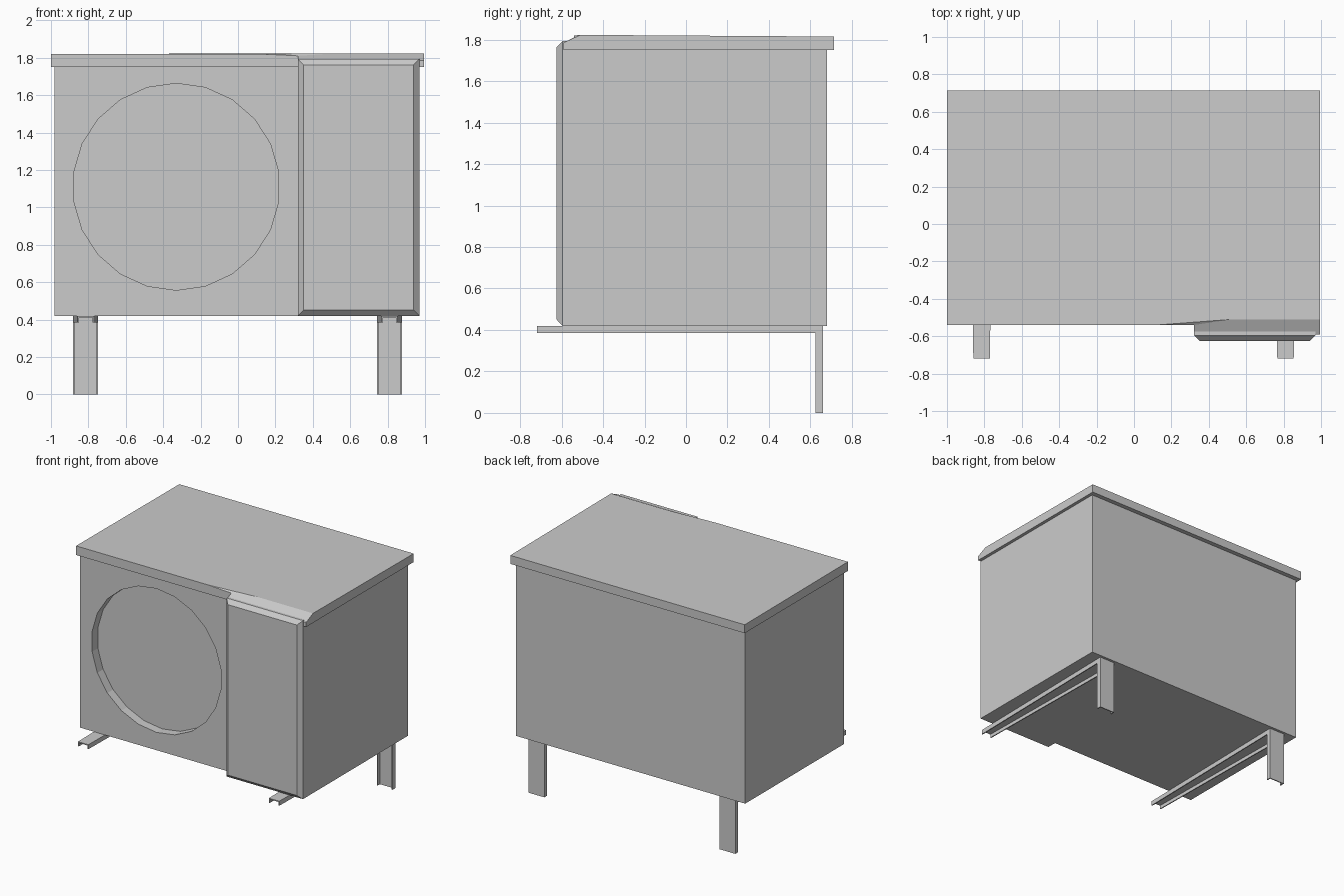
import bpy, bmesh, math
from mathutils import Matrix, Vector

if "Cube" in bpy.data.objects:
    bpy.data.objects.remove(bpy.data.objects["Cube"])


def make(name, verts, faces):
    me = bpy.data.meshes.new(name)
    me.from_pydata([tuple(v) for v in verts], [], faces)
    bm = bmesh.new()
    bm.from_mesh(me)
    bmesh.ops.recalc_face_normals(bm, faces=bm.faces)
    bm.to_mesh(me)
    bm.free()
    ob = bpy.data.objects.new(name, me)
    bpy.context.collection.objects.link(ob)
    return ob


def loft(name, a, b):
    """Closed solid between two matching outlines."""
    n = len(a)
    faces = [tuple(range(n)), tuple(range(2 * n - 1, n - 1, -1))]
    faces += [(i, (i + 1) % n, n + (i + 1) % n, n + i) for i in range(n)]
    return make(name, list(a) + list(b), faces)


def rect(x0, x1, z0, z1, y):
    return [(x0, y, z0), (x1, y, z0), (x1, y, z1), (x0, y, z1)]


def channel(w, d, t):
    """U-shaped section: web on the outside, flanges going inwards."""
    h = w / 2
    return [(-h, 0), (h, 0), (h, -d), (h - t, -d), (h - t, -t),
            (t - h, -t), (t - h, -d), (-h, -d)]


# Main casing
casing = loft("casing", rect(-.98, .97, .42, 1.77, -.52), rect(-.98, .97, .42, 1.77, .68))

# Round fan recess, 22 sides
ring = [(-.33 + .553 * math.sin(i * math.tau / 22), 1.11 + .553 * math.cos(i * math.tau / 22))
        for i in range(22)]
cutter = loft("fan_recess_cutter", [(x, -.7, z) for x, z in ring], [(x, -.45, z) for x, z in ring])
cutter.hide_render = True
mod = casing.modifiers.new("fan_recess", 'BOOLEAN')
mod.operation = 'DIFFERENCE'
mod.solver = 'EXACT'
mod.object = cutter
bpy.context.view_layer.objects.active = casing
bpy.ops.object.modifier_apply(modifier=mod.name)
bpy.data.objects.remove(cutter)

# Service panel with chamfered front
panel = loft("service_panel", rect(.32, .97, .42, 1.793, -.52), rect(.32, .97, .42, 1.793, -.595))
bm = bmesh.new()
bm.from_mesh(panel.data)
front = [f for f in bm.faces if f.calc_center_median().y < -.59]
bmesh.ops.inset_region(bm, faces=front, thickness=.031, use_even_offset=True)
for v in front[0].verts:
    v.co.y = -.625
bm.to_mesh(panel.data)
bm.free()

# Lid with a sloped lip over the service panel
base = [(-1, .715), (-1, -.54), (.12, -.54), (.32, -.54), (.32, -.592), (.995, -.592), (.995, .715)]
heights = [1.815, 1.82, 1.82, 1.81, 1.785, 1.785, 1.815]
lid_verts = [(x, y, 1.75) for x, y in base]
lid_verts += [(x, y, z) for (x, y), z in zip(base, heights)]
lid_verts += [(.52, -.51, 1.823), (.995, -.51, 1.823)]
lid_faces = [tuple(range(7))] + [(i, i + 1, i + 8, i + 7) for i in range(5)]
lid_faces += [(5, 6, 13, 15, 12), (6, 0, 7, 13)]
lid_faces += [(7, 8, 9, 14, 15, 13), (9, 10, 14), (10, 11, 12, 15, 14)]
make("lid", lid_verts, lid_faces)

# Support brackets: tapered rail under the casing and upright at the back
for side, x in (("left", -.815), ("right", .81)):
    wide, narrow = channel(.133, .035, .008), channel(.088, .035, .008)
    loft(side + "_rail", [(x + a, -.718, .42 + b) for a, b in narrow],
         [(x + a, .66, .42 + b) for a, b in wide])
    loft(side + "_upright", [(x + a, .66 + b, 0) for a, b in wide],
         [(x + a, .66 + b, .412) for a, b in wide])
